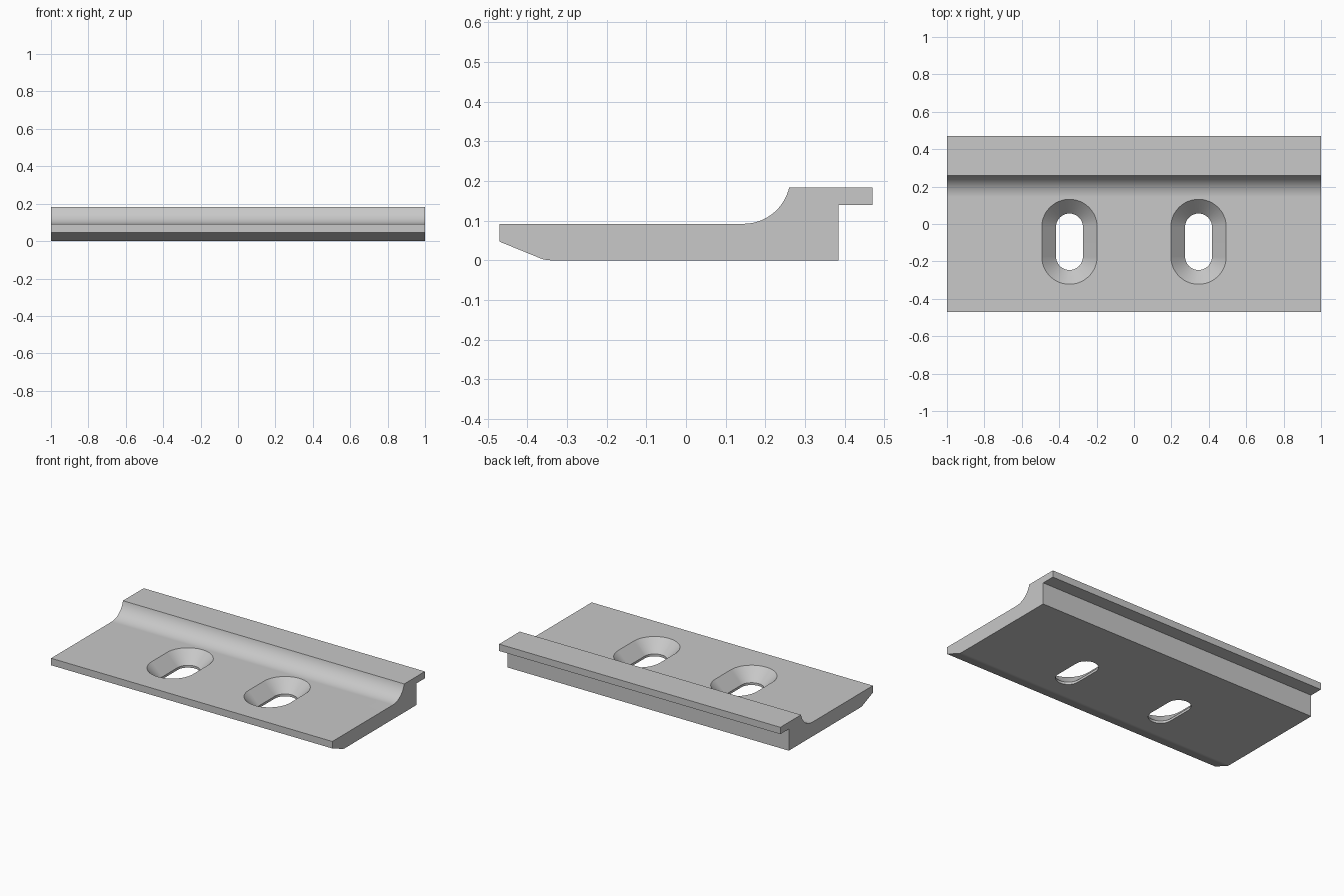
import bpy, bmesh, math

if "Cube" in bpy.data.objects:
    bpy.data.objects.remove(bpy.data.objects["Cube"], do_unlink=True)

steel = bpy.data.materials.new("plain grey")
steel.use_nodes = True
GREY = (0.58, 0.58, 0.58, 1)
steel.diffuse_color = GREY
steel.node_tree.nodes["Principled BSDF"].inputs["Base Color"].default_value = GREY


def loft(name, rings):
    """Closed solid through matching rings of points."""
    bm = bmesh.new()
    loops = [[bm.verts.new(p) for p in ring] for ring in rings]
    n = len(loops[0])
    for a, b in zip(loops, loops[1:]):
        for i in range(n):
            j = (i + 1) % n
            bm.faces.new((a[i], a[j], b[j], b[i]))
    bm.faces.new(loops[0])
    bm.faces.new(loops[-1])
    bmesh.ops.recalc_face_normals(bm, faces=bm.faces)
    mesh = bpy.data.meshes.new(name)
    bm.to_mesh(mesh)
    bm.free()
    mesh.materials.append(steel)
    obj = bpy.data.objects.new(name, mesh)
    bpy.context.collection.objects.link(obj)
    return obj


def slot_ring(x, y, z, radius, half=0.079, steps=24):
    """Rounded slot outline, long in y."""
    ring = []
    for side in (1, -1):
        for i in range(steps + 1):
            a = math.pi * i / steps
            ring.append((x + side * radius * math.cos(a),
                         y + side * (half + radius * math.sin(a)), z))
    return ring


# Plate cross-section with concave fillet, rear lip and front chamfer
TOP, STEP, R, ARC_Y = 0.092, 0.183, 0.118, 0.145
sweep = math.acos((R - (STEP - TOP)) / R)
arc = [(ARC_Y + R * math.sin(sweep * i / 20), TOP + R * (1 - math.cos(sweep * i / 20)))
       for i in range(21)]
profile = [(-0.47, 0.047), (-0.47, TOP)] + arc + [
    (0.47, STEP), (0.47, 0.139), (0.384, 0.139), (0.384, 0),
    (-0.342, 0), (-0.351, 0.0008), (-0.360, 0.0025), (-0.368, 0.0053)]
plate = loft("clamp_plate", [[(x, y, z) for y, z in profile] for x in (-1, 1)])

# Countersunk slots
for x in (-0.345, 0.345):
    cutter = loft("slot_cutter", [slot_ring(x, -0.095, z, r) for z, r in
                                  ((-0.05, 0.072), (0.015, 0.072), (0.102, 0.158))])
    cutter.hide_render = True
    mod = plate.modifiers.new("slot", "BOOLEAN")
    mod.operation = "DIFFERENCE"
    mod.solver = "EXACT"
    mod.object = cutter
    bpy.context.view_layer.objects.active = plate
    bpy.ops.object.modifier_apply(modifier=mod.name)
    bpy.data.objects.remove(cutter, do_unlink=True)

# Smooth curves, crisp edges
bpy.ops.object.select_all(action="DESELECT")
plate.select_set(True)
bpy.context.view_layer.objects.active = plate
bpy.ops.object.shade_smooth_by_angle(angle=math.radians(30))
weighted = plate.modifiers.new("flat_faces", "WEIGHTED_NORMAL")
weighted.keep_sharp = True
